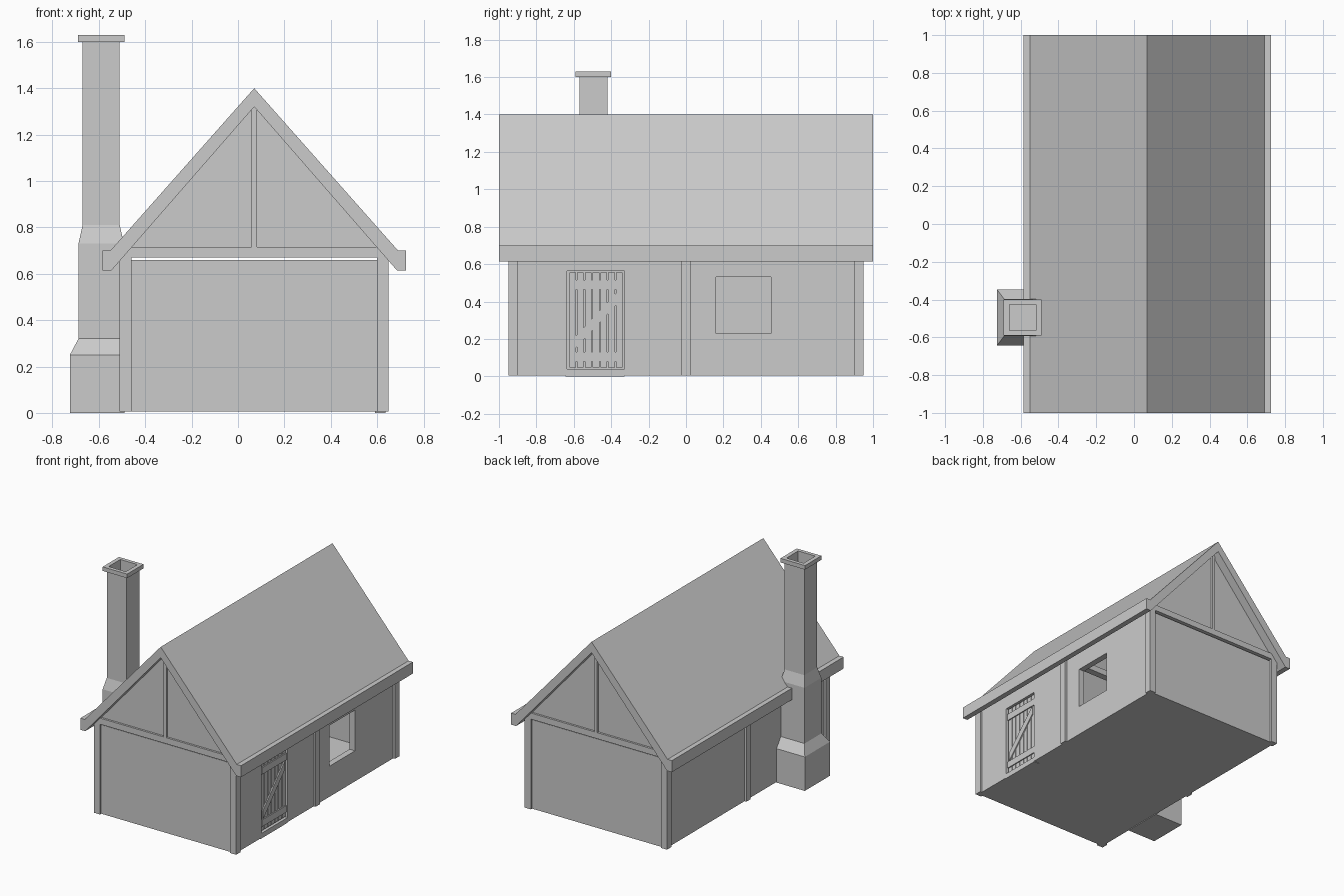
import bpy, bmesh
from mathutils import Matrix

cube = bpy.data.objects.get("Cube")
if cube:
    bpy.data.objects.remove(cube, do_unlink=True)

grey = bpy.data.materials.new("plain_grey")
grey.use_nodes = True
grey.diffuse_color = (0.6, 0.6, 0.6, 1)
grey.node_tree.nodes["Principled BSDF"].inputs["Base Color"].default_value = (0.6, 0.6, 0.6, 1)

MID = 0.07                 # ridge line in x
LEFT, RIGHT = -0.51, 0.65  # outer faces of the timber frame
END = 0.95                 # frame half length
RECESS = 0.015             # wall infill behind the frame


def finish(name, bm):
    bmesh.ops.recalc_face_normals(bm, faces=bm.faces)
    mesh = bpy.data.meshes.new(name)
    bm.to_mesh(mesh)
    bm.free()
    mesh.materials.append(grey)
    obj = bpy.data.objects.new(name, mesh)
    bpy.context.collection.objects.link(obj)
    return obj


def box(name, x, y, z, shear=0):
    """Box from three ranges; shear lifts it along y to make a brace."""
    bm = bmesh.new()
    size = [r[1] - r[0] for r in (x, y, z)]
    mid = [(r[0] + r[1]) / 2 for r in (x, y, z)]
    bmesh.ops.create_cube(bm, size=1, matrix=Matrix.Translation(mid) @ Matrix.Diagonal((*size, 1)))
    for v in bm.verts:
        v.co.z += shear * (v.co.y - mid[1])
    return finish(name, bm)


def prism(name, points, y0, y1):
    """Extrude an x-z outline along y."""
    bm = bmesh.new()
    face = bm.faces.new([bm.verts.new((x, y0, z)) for x, z in points])
    out = bmesh.ops.extrude_face_region(bm, geom=[face])["geom"]
    bmesh.ops.translate(bm, verts=[g for g in out if isinstance(g, bmesh.types.BMVert)],
                        vec=(0, y1 - y0, 0))
    return finish(name, bm)


def cut(obj, cutter):
    cutter.hide_render = True
    mod = obj.modifiers.new("opening", "BOOLEAN")
    mod.operation, mod.solver, mod.object = "DIFFERENCE", "EXACT", cutter
    bpy.context.view_layer.objects.active = obj
    bpy.ops.object.modifier_apply(modifier=mod.name)
    bpy.data.objects.remove(cutter, do_unlink=True)


# Roof: one chevron with boxed eaves
half = [(0.62, 0.70), (0.655, 0.70), (0.655, 0.615), (0.615, 0.615)]
outline = ([(MID, 1.40)] + [(MID + x, z) for x, z in half] + [(MID, 1.32)]
           + [(MID - x, z) for x, z in reversed(half)])
prism("roof", outline, -1, 1)

# Floor and side walls
box("floor", (LEFT + RECESS, RIGHT - RECESS), (-END + RECESS, END - RECESS), (0.005, 0.03))
wall_y, wall_z = (-END + RECESS, END - RECESS), (0.005, 0.66)
box("left_wall", (LEFT + RECESS, LEFT + 0.06), wall_y, wall_z)
right_wall = box("right_wall", (RIGHT - 0.06, RIGHT - RECESS), wall_y, wall_z)
cut(right_wall, box("window_cutter", (0.5, 0.8), (0.16, 0.455), (0.23, 0.53)))
cut(right_wall, box("door_cutter", (0.5, 0.8), (-0.635, -0.33), (0.038, 0.562)))

# Gable ends, mirrored front to back
for side, word in ((-1, "front"), (1, "back")):
    def span(outer, inner):
        return tuple(sorted((side * outer, side * inner)))
    box(word + "_wall", (LEFT + RECESS, RIGHT - RECESS), span(END - RECESS, END - 0.06), wall_z)
    prism(word + "_gable", [(LEFT + 0.02, 0.68), (RIGHT - 0.02, 0.68), (MID, 1.33)],
          *span(END - RECESS, END - 0.05))
    box(word + "_tie_beam", (LEFT, RIGHT), span(END, END - 0.05), (0.67, 0.715))
    box(word + "_king_post", (MID - 0.011, MID + 0.011), span(END, END - 0.03), (0.715, 1.32))
    for x, hand in ((LEFT, "left"), (RIGHT - 0.05, "right")):
        box(f"{word}_{hand}_corner_post", (x, x + 0.05), span(END, END - 0.05), (0.005, 0.67))

# Middle frame: posts and cross beam
for x, hand in ((LEFT, "left"), (RIGHT - 0.05, "right")):
    box(hand + "_middle_post", (x, x + 0.05), (-0.025, 0.025), (0.005, 0.67))
box("middle_tie_beam", (LEFT, RIGHT), (-0.025, 0.025), (0.67, 0.715))

# Plank door with ledges and brace
door_x = RIGHT - RECESS - 0.012
DOOR_Y, PLANKS = -0.627, 7
pitch = 0.291 / PLANKS
box("door_backing", (door_x - 0.025, door_x - 0.01), (-0.635, -0.33), (0.038, 0.562))
for i in range(PLANKS):
    y = DOOR_Y + i * pitch
    box(f"door_plank_{i + 1}", (door_x - 0.02, door_x), (y + 0.003, y + pitch - 0.003), (0.046, 0.555))
for z, word in ((0.08, "lower"), (0.465, "upper")):
    box(word + "_door_ledge", (door_x - 0.01, door_x + 0.008), (-0.624, -0.339), (z, z + 0.05))
box("door_brace", (door_x - 0.01, door_x + 0.008), (-0.61, -0.355), (0.265, 0.33), 1.06)
box("doorstep", (RIGHT - 0.06, RIGHT - RECESS), (-0.645, -0.33), (0, 0.006))

# Chimney: stacked rings from foot to flue
CX, CY = -0.59, -0.495
rings = [(0.135, 0.148, 0), (0.135, 0.148, 0.25), (0.098, 0.098, 0.32), (0.098, 0.098, 0.73),
         (0.08, 0.075, 0.81), (0.08, 0.075, 1.60), (0.10, 0.095, 1.60), (0.10, 0.095, 1.63),
         (0.07, 0.068, 1.63), (0.07, 0.068, 1.0)]
bm = bmesh.new()
loops = []
for rx, ry, z in rings:
    loops.append([bm.verts.new((CX + sx * rx, CY + sy * ry, z))
                  for sx, sy in ((-1, -1), (1, -1), (1, 1), (-1, 1))])
for low, high in zip(loops, loops[1:]):
    for i in range(4):
        j = (i + 1) % 4
        bm.faces.new((low[i], low[j], high[j], high[i]))
bm.faces.new(loops[0])
bm.faces.new(loops[-1])
# Keep the foot from reaching into the room
for v in bm.verts:
    v.co.x = min(v.co.x, CX + 0.10)
finish("chimney", bm)
